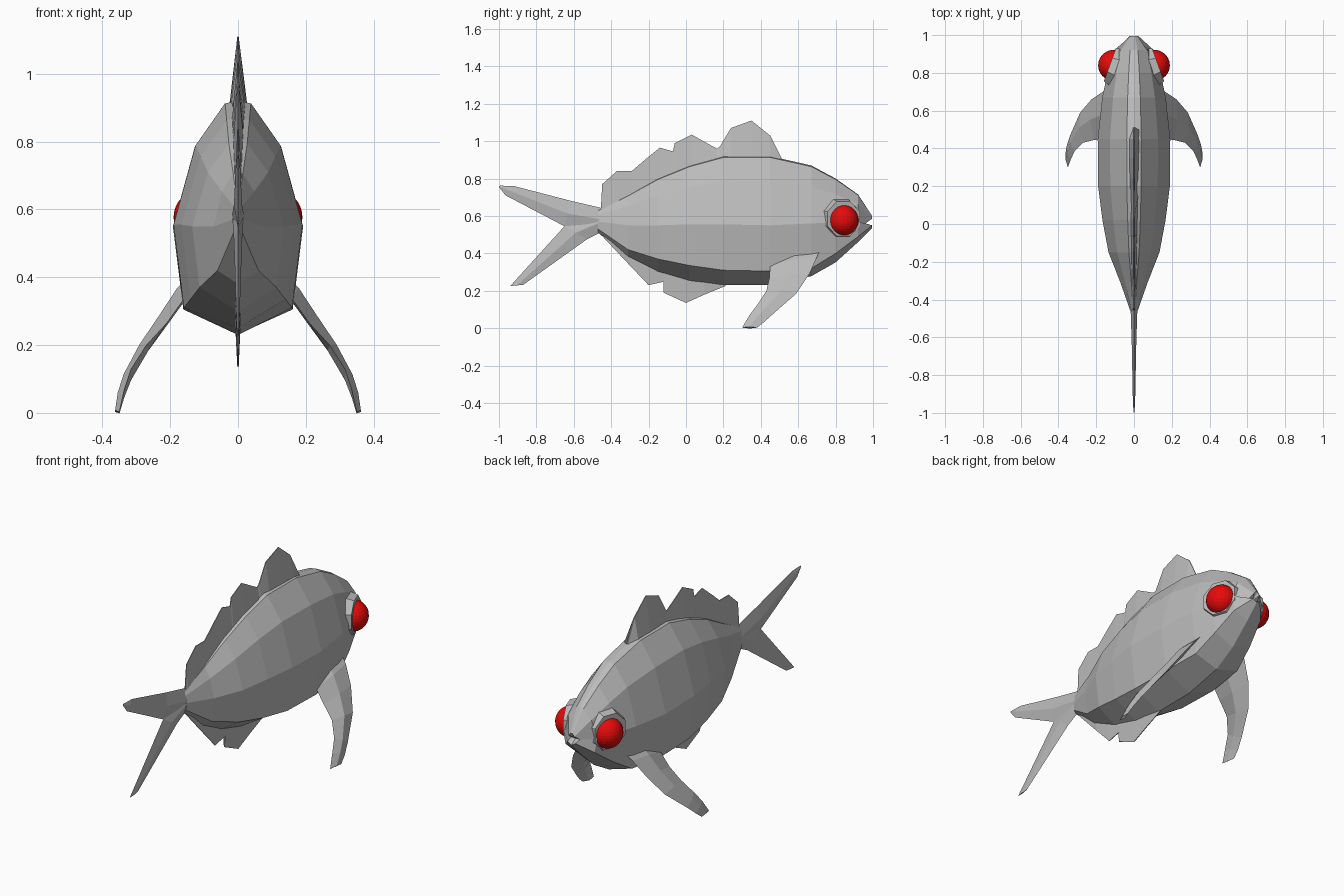
import bpy, bmesh
from math import radians
from mathutils import Vector, Matrix

cube = bpy.data.objects.get("Cube")
if cube:
    bpy.data.objects.remove(cube)


def material(name, rgb):
    m = bpy.data.materials.new(name)
    m.use_nodes = True
    m.diffuse_color = (*rgb, 1)
    m.node_tree.nodes["Principled BSDF"].inputs["Base Color"].default_value = (*rgb, 1)
    return m


grey = material("scale grey", (0.5, 0.5, 0.5))
red = material("eye red", (0.8, 0.003, 0.003))


def finish(name, bm, mat):
    bmesh.ops.recalc_face_normals(bm, faces=bm.faces)
    mesh = bpy.data.meshes.new(name)
    bm.to_mesh(mesh)
    bm.free()
    mesh.materials.append(mat)
    ob = bpy.data.objects.new(name, mesh)
    bpy.context.collection.objects.link(ob)
    return ob


def loft(rings):
    """Skin closed rings of equal length and cap both ends."""
    bm = bmesh.new()
    loops = [[bm.verts.new(p) for p in ring] for ring in rings]
    n = len(loops[0])
    for a, b in zip(loops, loops[1:]):
        for i in range(n):
            j = (i + 1) % n
            bm.faces.new((a[i], a[j], b[j], b[i]))
    bm.faces.new(loops[0])
    return bm, bm.faces.new(loops[-1])


# Body stations: y, half width, top, widest height, chine, keel
stations = [
    (-.47, .016, .63, .57, .53, .51), (-.31, .072, .71, .55, .42, .38),
    (-.15, .135, .80, .55, .37, .30), (.02, .167, .87, .555, .335, .25),
    (.20, .190, .92, .555, .31, .23), (.45, .192, .92, .55, .305, .232),
    (.67, .168, .87, .56, .32, .278), (.80, .140, .80, .565, .40, .352),
    (.92, .105, .715, .57, .49, .46), (.995, .028, .60, .56, .55, .535),
]


def body_height(y, column):
    for a, b in zip(stations, stations[1:]):
        if y <= b[0]:
            t = (y - a[0]) / (b[0] - a[0])
            return a[column] + t * (b[column] - a[column])


def body_ring(y, w, top, mid, chine, keel):
    rise = top - mid
    side = [(.2 * w, top - .02 * rise), (.66 * w, mid + .64 * rise),
            (w, mid), (.84 * w, chine)]
    right = [(x, y, z) for x, z in side]
    left = [(-x, y, z) for x, z in reversed(side)]
    return [(0, y, top), *right, (0, y, keel), *left]


bm, mouth = loft([body_ring(*s) for s in stations])
# Mouth: pull the middle of the snout back into a notch
for v in mouth.verts:
    if abs(v.co.z - .56) < .005:
        v.co.y -= .035
centre = bmesh.ops.poke(bm, faces=[mouth])["verts"][0]
centre.co = (0, .96, .56)
finish("body", bm, grey)


def body_fin(name, edge, column, inset, thickness):
    """Wedge fin, thick where it meets the body and thin at its edge."""
    rings = []
    for y, z in edge:
        base = body_height(max(y, -.46), column) + inset
        t = thickness(y)
        rings.append([(t, y, base), (.002, y, z), (-.002, y, z), (-t, y, base)])
    finish(name, loft(rings)[0], grey)


body_fin("dorsal_fin", [
    (.51, .91), (.45, 1.03), (.35, 1.11), (.24, 1.07), (.18, .97), (.165, .96),
    (.03, 1.035), (-.06, .99), (-.07, .945), (-.14, .965), (-.22, .90),
    (-.29, .84), (-.37, .84), (-.448, .77), (-.455, .64),
], 2, -.03, lambda y: .019 + .024 * y)
body_fin("anal_fin", [
    (-.46, .505), (-.3, .335), (-.2, .23), (-.11, .25), (-.12, .19),
    (0, .135), (.1, .18), (.21, .225),
], 5, .03, lambda y: .009)


def blade(name, rows, normal, mat=grey):
    """Fin of diamond section between two edges; rows: edge, edge, thickness."""
    rings = []
    for a, b, t in rows:
        a, b = Vector(a), Vector(b)
        push = Vector(normal).normalized() * t
        rings.append([a, (a + b) / 2 + push, b, (a + b) / 2 - push])
    return finish(name, loft(rings)[0], mat)


# Forked tail
blade("tail_upper_lobe", [
    ((0, -.44, .64), (0, -.46, .52), .018), ((0, -.62, .682), (0, -.65, .545), .012),
    ((0, -.92, .76), (0, -.965, .71), .006), ((0, -.995, .762), (0, -1, .755), .002),
], (1, 0, 0))
blade("tail_lower_lobe", [
    ((0, -.46, .62), (0, -.46, .51), .016), ((0, -.65, .545), (0, -.53, .475), .012),
    ((0, -.94, .225), (0, -.87, .232), .003),
], (1, 0, 0))

# Pectoral fins and eyes, one per side
pectoral = [
    ((.13, .715, .415), (.12, .45, .37), .02), ((.165, .70, .38), (.16, .45, .335), .02),
    ((.225, .66, .29), (.21, .445, .265), .018), ((.285, .59, .185), (.27, .43, .20), .016),
    ((.338, .47, .08), (.315, .385, .13), .014), ((.355, .42, .035), (.335, .34, .07), .012),
    ((.362, .38, .003), (.35, .30, .003), .008),
]
for side, s in (("left", 1), ("right", -1)):
    rows = [((s * a[0], *a[1:]), (s * b[0], *b[1:]), t) for a, b, t in pectoral]
    blade(side + "_pectoral_fin", rows, (s * .8, 0, .6))

    # Eight-sided socket facing outwards and slightly forwards
    bm = bmesh.new()
    aim = (Matrix.Translation((s * .10, .832, .585))
           @ Matrix.Rotation(s * radians(20), 4, 'Z')
           @ Matrix.Rotation(s * radians(90), 4, 'Y')
           @ Matrix.Rotation(radians(22.5), 4, 'Z'))
    bmesh.ops.create_cone(bm, cap_ends=True, segments=8, radius1=.118,
                          radius2=.1, depth=.06, matrix=aim)
    finish(side + "_eye_socket", bm, grey)

    bm = bmesh.new()
    bmesh.ops.create_uvsphere(
        bm, u_segments=24, v_segments=16, radius=.082,
        matrix=Matrix.Translation((s * .108, .84, .577)))
    finish(side + "_eye", bm, red)
